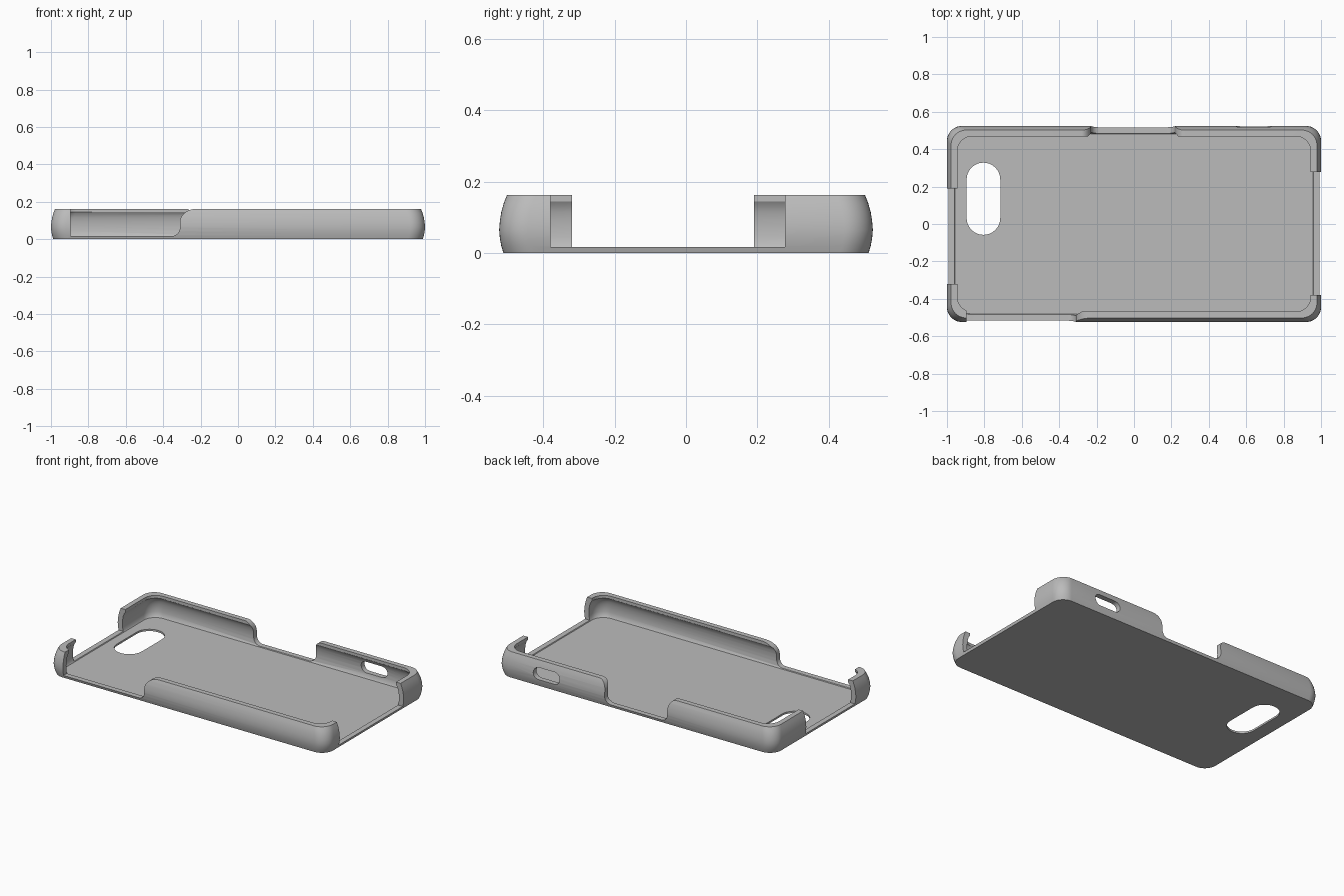
import bpy, bmesh
from math import sin, cos, pi, radians

HALF_X, HALF_Y, TOP = 1.0, 0.524, 0.163
SILL = 0.017

if "Cube" in bpy.data.objects:
    bpy.data.objects.remove(bpy.data.objects["Cube"])

grey = bpy.data.materials.new("plain grey")
grey.use_nodes = True
colour = (0.5, 0.5, 0.5, 1)
grey.diffuse_color = colour
grey.node_tree.nodes["Principled BSDF"].inputs["Base Color"].default_value = colour


def finish(bm, name):
    bmesh.ops.recalc_face_normals(bm, faces=bm.faces[:])
    mesh = bpy.data.meshes.new(name)
    bm.to_mesh(mesh)
    bm.free()
    mesh.materials.append(grey)
    obj = bpy.data.objects.new(name, mesh)
    bpy.context.collection.objects.link(obj)
    return obj


def arc(cx, cy, rx, ry, start, end, steps=10):
    angles = [radians(start + (end - start) * i / steps) for i in range(steps + 1)]
    return [(cx + rx * cos(a), cy + ry * sin(a)) for a in angles]


def rounded_rect(hx, hy, r):
    pts = []
    for sx, sy, start in ((1, 1, 0), (-1, 1, 90), (-1, -1, 180), (1, -1, 270)):
        pts += arc(sx * (hx - r), sy * (hy - r), r, r, start, start + 90)
    return pts


def loft(name, profile):
    """Stack rounded rectangles, each given as (z, offset from the full size)."""
    bm = bmesh.new()
    rings = [[bm.verts.new((x, y, z)) for x, y in
              rounded_rect(HALF_X + off, HALF_Y + off, 0.08)] for z, off in profile]
    for low, high in zip(rings, rings[1:]):
        n = len(low)
        for i in range(n):
            j = (i + 1) % n
            bm.faces.new((low[i], low[j], high[j], high[i]))
    bm.faces.new(rings[0])
    bm.faces.new(rings[-1])
    return finish(bm, name)


def prism(name, outline, axis, low, high):
    """Extrude an outline along y (outline in x, z) or along z (outline in x, y)."""
    bm = bmesh.new()
    place = (lambda u, v, d: (u, d, v)) if axis == "y" else (lambda u, v, d: (u, v, d))
    a, b = ([bm.verts.new(place(u, v, d)) for u, v in outline] for d in (low, high))
    for i in range(len(outline)):
        j = (i + 1) % len(outline)
        bm.faces.new((a[i], a[j], b[j], b[i]))
    bm.faces.new(a)
    bm.faces.new(b)
    return finish(bm, name)


def box(x0, x1, y0, y1):
    return [(x0, y0), (x1, y0), (x1, y1), (x0, y1)]


def flared_end(x, side, flare):
    """Rounded foot, straight side and rounded upper corner of a wall opening."""
    r, rz = 0.045, 0.07
    foot = arc(-r, SILL + r, r, r, -90, 0)
    shoulder = arc(flare, TOP - rz, flare, rz, 180, 90)
    return [(x + side * u, v) for u, v in foot + shoulder + [(flare, 0.3)]]


def pill(cx, cy, hx, hy):
    r = min(hx, hy)
    if hx > hy:
        return arc(cx + hx - r, cy, r, r, -90, 90, 16) + arc(cx - hx + r, cy, r, r, 90, 270, 16)
    return arc(cx, cy + hy - r, r, r, 0, 180, 16) + arc(cx, cy - hy + r, r, r, 180, 360, 16)


# Bulging outer body and the cavity with its overhanging lip
case = loft("phone_case", [
    (0, -0.012), (0.02, -0.006), (0.042, -0.002), (0.065, 0), (0.09, -0.002),
    (0.115, -0.006), (0.14, -0.013), (TOP, -0.022)])
cavity = loft("cavity_cutter", [
    (0.012, -0.044), (0.02, -0.039), (0.045, -0.035), (0.07, -0.034), (0.095, -0.036),
    (0.115, -0.040), (0.132, -0.046), (0.145, -0.055), (0.25, -0.055)])

# Openings in the long walls
front_opening = [(-0.895, 0.3), (-0.895, SILL)] + flared_end(-0.31, 1, 0.09)
back_opening = flared_end(-0.23, -1, 0.05)[::-1] + flared_end(0.22, 1, 0.05)

cutters = [
    cavity,
    prism("front_opening_cutter", front_opening, "y", -0.7, -0.42),
    prism("back_opening_cutter", back_opening, "y", 0.42, 0.7),
    prism("back_slot_cutter", pill(0.64, 0.083, 0.095, 0.038), "y", 0.42, 0.7),
    prism("left_end_cutter", box(0.92, 1.2, -0.38, 0.277), "z", SILL, 0.3),
    prism("right_end_cutter", box(-1.2, -0.92, -0.32, 0.19), "z", SILL, 0.3),
    prism("floor_window_cutter", pill(-0.805, 0.135, 0.09, 0.193), "z", -0.1, 0.1),
]

# Cut every opening, then drop the cutters
bpy.ops.object.select_all(action="DESELECT")
bpy.context.view_layer.objects.active = case
case.select_set(True)
for cutter in cutters:
    cutter.hide_render = True
    mod = case.modifiers.new(cutter.name, "BOOLEAN")
    mod.operation = "DIFFERENCE"
    mod.solver = "EXACT"
    mod.object = cutter
    bpy.ops.object.modifier_apply(modifier=mod.name)
    bpy.data.objects.remove(cutter)

bpy.ops.object.shade_smooth_by_angle(angle=radians(30))
